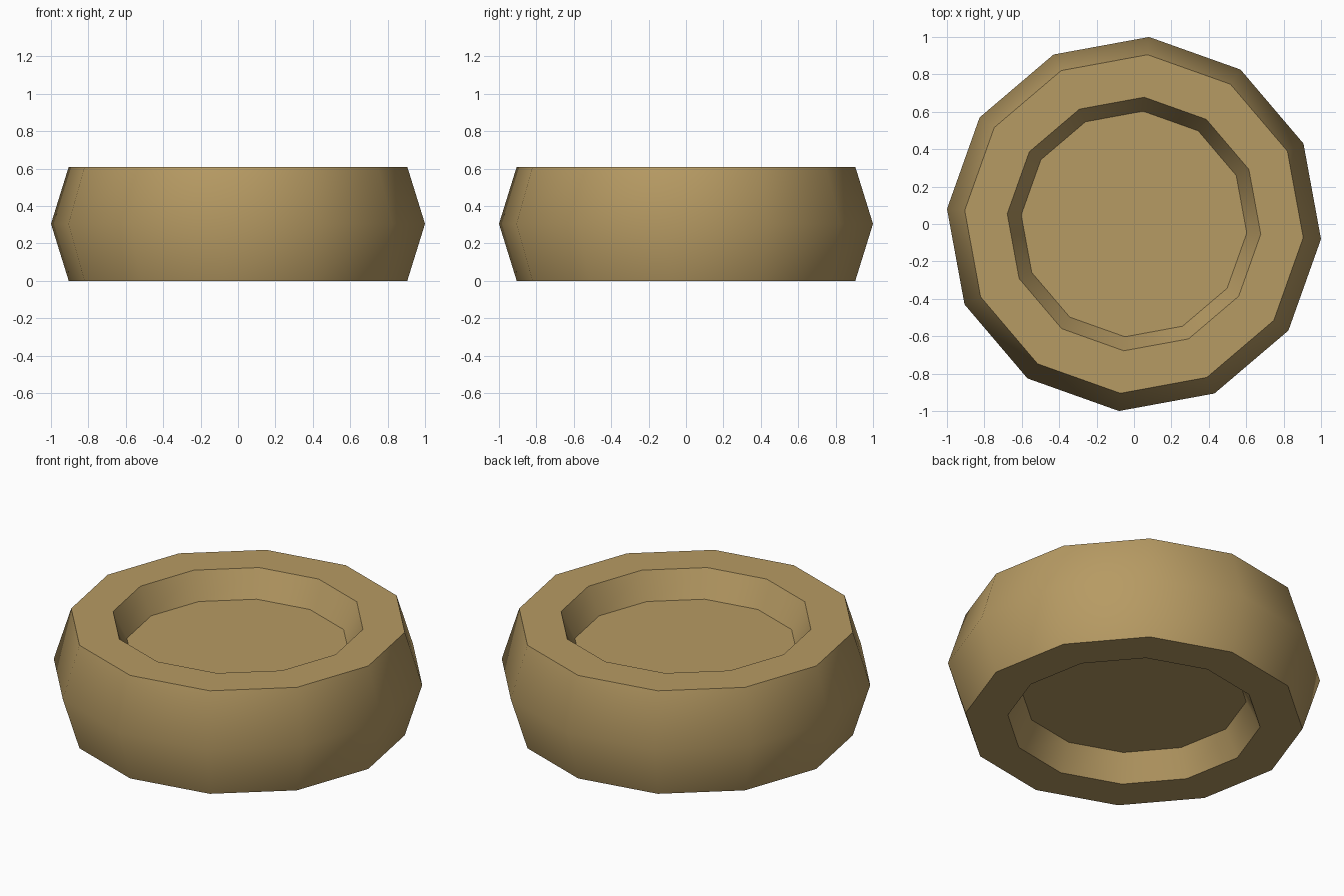
import bpy
import bmesh
from math import cos, sin, radians, tau

cube = bpy.data.objects.get("Cube")
if cube:
    bpy.data.objects.remove(cube, do_unlink=True)

SIDES = 12
TURN = radians(-4.6)
HEIGHT = 0.61
RECESS = 0.153

# Tan material for the whole body
tan = bpy.data.materials.new("tan")
tan.use_nodes = True
colour = (0.47, 0.325, 0.125, 1.0)
tan.diffuse_color = colour
tan.node_tree.nodes["Principled BSDF"].inputs["Base Color"].default_value = colour

# Half profile (radius, height) from the lower recess floor to the upper one
lower = [(0.605, RECESS), (0.68, 0.0), (0.908, 0.0)]
upper = [(r, HEIGHT - z) for r, z in reversed(lower)]
profile = lower + [(1.003, HEIGHT / 2)] + upper

# Turn the profile into a twelve-sided disc with a dished top and bottom
bm = bmesh.new()
rings = []
for r, z in profile:
    angles = [TURN + tau * i / SIDES for i in range(SIDES)]
    rings.append([bm.verts.new((r * cos(a), r * sin(a), z)) for a in angles])

for low, high in zip(rings, rings[1:]):
    for i in range(SIDES):
        j = (i + 1) % SIDES
        bm.faces.new((low[i], low[j], high[j], high[i]))

# Recess floors
bm.faces.new(rings[0][::-1])
bm.faces.new(rings[-1])
bmesh.ops.recalc_face_normals(bm, faces=bm.faces)

mesh = bpy.data.meshes.new("dished_disc")
bm.to_mesh(mesh)
bm.free()
mesh.materials.append(tan)
disc = bpy.data.objects.new("dished_disc", mesh)
bpy.context.collection.objects.link(disc)

# Smooth walls, crisp rims
bpy.ops.object.select_all(action="DESELECT")
disc.select_set(True)
bpy.context.view_layer.objects.active = disc
bpy.ops.object.shade_smooth_by_angle(angle=radians(45))
